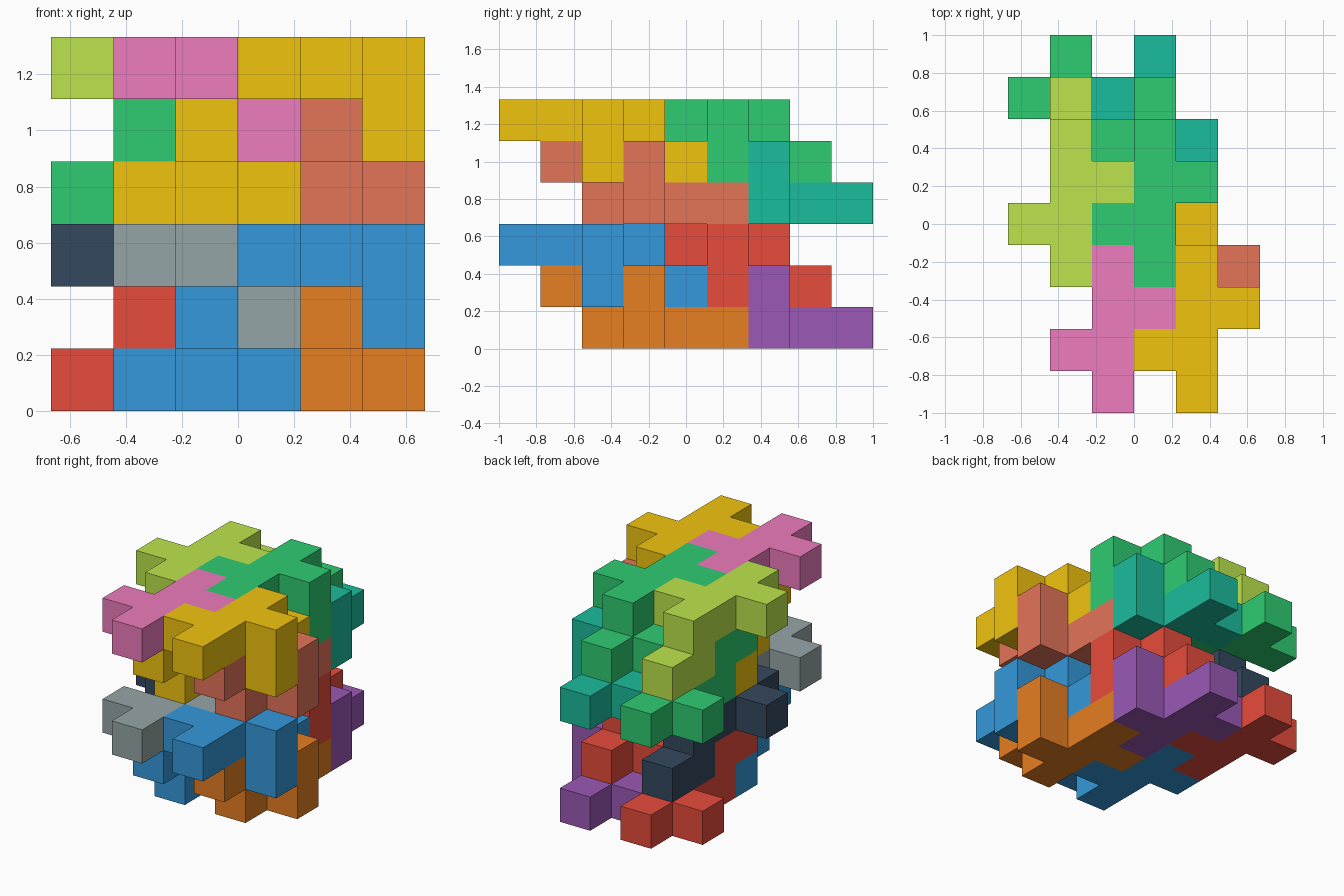
import bpy, bmesh
from mathutils import Vector

if "Cube" in bpy.data.objects:
    bpy.data.objects.remove(bpy.data.objects["Cube"])

S = 2 / 9                                   # edge of one cube cell
ORIGIN = Vector((-3 * S, -1, 0))

# Hanging piece: plate on top, three cells below it
HANGING = [(0, 0, 2), (0, 1, 2), (0, 2, 2), (0, 3, 2), (-1, 1, 2), (1, 2, 2),
           (1, 2, 1), (0, 3, 1), (0, 4, 1)]
# Standing piece: the same piece turned upside down
STANDING = [(x, 3 - y, 2 - z) for x, y, z in HANGING]

# Piece type, base cell, colour in the lower and in the upper block
PIECES = [
    ("hanging", (4, 0), "blue", "yellow"),
    ("hanging", (2, 0), "grey", "pink"),
    ("hanging", (1, 3), "navy", "lime"),
    ("hanging", (3, 3), "red", "green"),
    ("standing", (4, 2), "orange", "coral"),
    ("standing", (2, 2), "blue", "yellow"),
    ("standing", (1, 5), "red", "green"),
    ("standing", (3, 5), "purple", "teal"),
]
COLOURS = {
    "blue": "3498DB", "yellow": "F1C40F", "grey": "95A5A6", "pink": "EE7CBE",
    "navy": "34495E", "lime": "BCE54C", "red": "E74C3C", "green": "2ECC71",
    "orange": "E67E22", "coral": "E47559", "purple": "9B59B6", "teal": "1ABC9C",
}


def linear(c):
    return c / 12.92 if c <= 0.04045 else ((c + 0.055) / 1.055) ** 2.4


def material(name):
    mat = bpy.data.materials.get(name) or bpy.data.materials.new(name)
    h = COLOURS[name]
    mat.diffuse_color = [linear(int(h[i:i + 2], 16) / 255) for i in (0, 2, 4)] + [1]
    mat.use_nodes = True
    mat.node_tree.nodes["Principled BSDF"].inputs["Base Color"].default_value = mat.diffuse_color
    return mat


def polycube(name, cells, colour):
    """Skin of a set of cells, without the walls between them."""
    bm = bmesh.new()
    filled = set(cells)
    for cell in cells:
        centre = Vector(cell) + Vector((0.5, 0.5, 0.5))
        for axis in range(3):
            for sign in (1, -1):
                n = Vector((0, 0, 0))
                n[axis] = sign
                if tuple(int(a + b) for a, b in zip(cell, n)) in filled:
                    continue
                u = Vector((0, 0, 0))
                u[(axis + 1) % 3] = 1
                v = n.cross(u)
                corners = [(-1, -1), (1, -1), (1, 1), (-1, 1)]
                bm.faces.new([bm.verts.new(ORIGIN + S * (centre + (n + a * u + b * v) / 2))
                              for a, b in corners])
    bmesh.ops.remove_doubles(bm, verts=bm.verts[:], dist=1e-4)
    mesh = bpy.data.meshes.new(name)
    bm.to_mesh(mesh)
    bm.free()
    mesh.materials.append(material(colour))
    obj = bpy.data.objects.new(name, mesh)
    bpy.context.collection.objects.link(obj)


# Two identical blocks stacked, each three cells high
for block, level in enumerate(("lower", "upper")):
    for kind, (bx, by), *colours in PIECES:
        shape = HANGING if kind == "hanging" else STANDING
        cells = [(x + bx, y + by, z + 3 * block) for x, y, z in shape]
        polycube(f"{level}_{kind}_{colours[block]}_piece", cells, colours[block])
